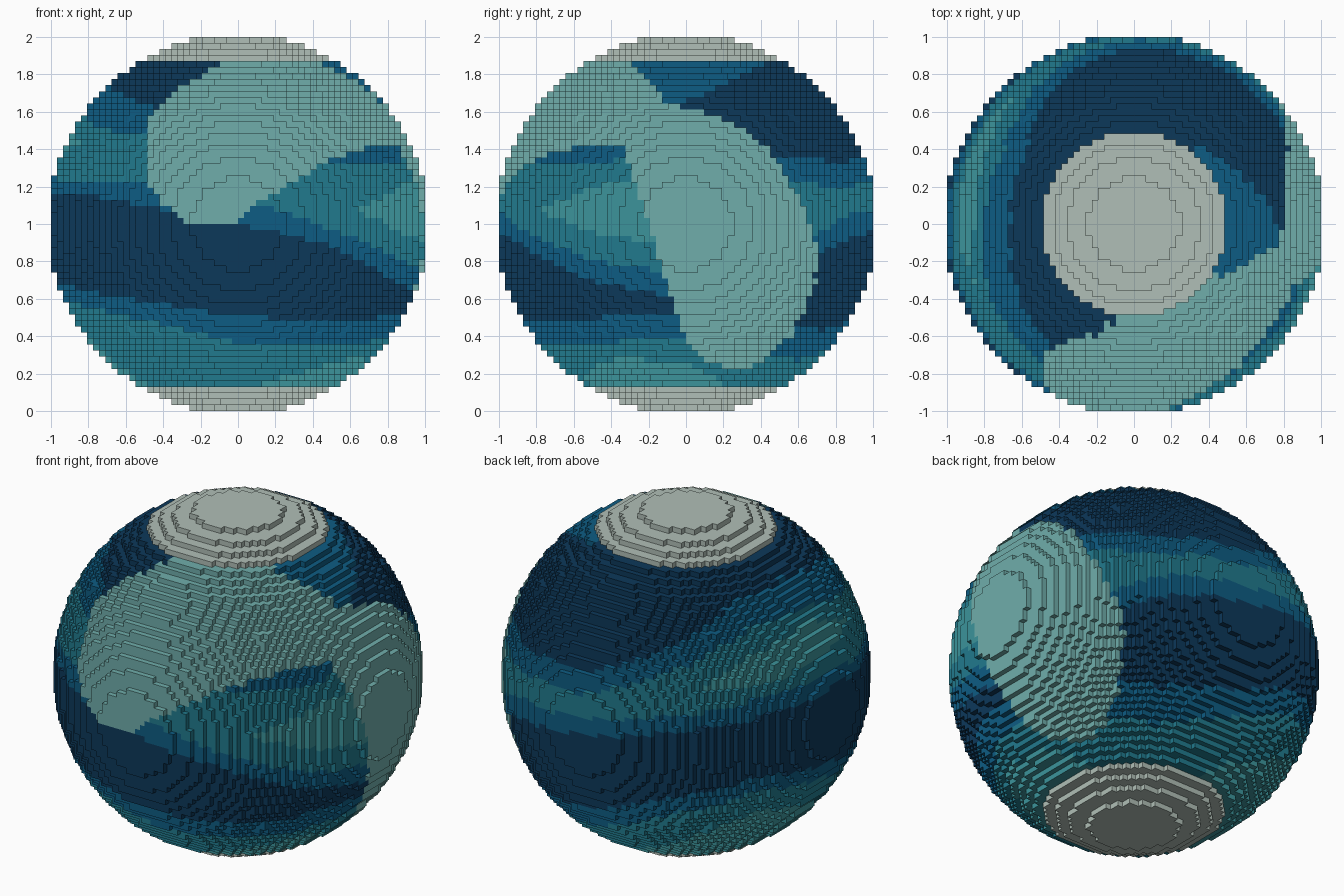
import bpy, bmesh, math
from mathutils import Vector

if "Cube" in bpy.data.objects:
    bpy.data.objects.remove(bpy.data.objects["Cube"], do_unlink=True)

N = 62                # voxels across the ball
SIZE = 2.0 / N
RADIUS = 31.5         # ball radius in voxels
CAP = 4               # cap thickness in layers


def linear(c):
    c /= 255
    return c / 12.92 if c <= 0.04045 else ((c + 0.055) / 1.055) ** 2.4


def make_material(name, rgb):
    m = bpy.data.materials.new(name)
    col = [linear(c) for c in rgb] + [1.0]
    m.diffuse_color = col
    m.use_nodes = True
    bsdf = next(n for n in m.node_tree.nodes if n.type == 'BSDF_PRINCIPLED')
    bsdf.inputs["Base Color"].default_value = col
    bsdf.inputs["Roughness"].default_value = 0.9
    return m


ICE = make_material("ice_grey", (176, 191, 183))
LAND = make_material("pale_aqua", (112, 174, 171))
SHALLOW = make_material("light_teal", (60, 148, 155))
TEAL = make_material("teal", (33, 122, 141))
BLUE = make_material("ocean_blue", (13, 92, 131))
NAVY = make_material("deep_navy", (12, 56, 90))
WATER = [NAVY, BLUE, TEAL, SHALLOW]

# Height of each current boundary every 30 degrees, starting at the front, towards +x
S_LIGHT = [.10, .20, .29, .25, .10, .10, .10, .30, .52, .45, .10, .10]
S_TEAL = [.36, .35, .37, .38, .30, .27, .35, .55, .68, .60, .55, .47]
S_BLUE = [.51, .48, .50, .52, .48, .43, .50, .67, .78, .70, .65, .58]
N_NAVY = [1.00, .88, .69, .60, .75, .92, 1.00, 1.10, 1.15, 1.18, 1.17, 1.10]
N_BLUE = [1.15, .97, .80, .73, .85, 1.05, 1.10, 1.19, 1.25, 1.25, 1.23, 1.22]
LIGHT_LO = [1.30, 1.13, .95, .88, 1.00, 1.20, 1.25, 1.35, 1.32, 1.36, 1.45, 1.45]
LIGHT_HI = [1.00, 1.02, 1.20, 1.28, 1.10, 1.00, 1.00, 1.28, 1.48, 1.55, 1.38, 1.30]
T_TEAL = [1.30, 1.31, 1.33, 1.38, 1.22, 1.20, 1.24, 1.43, 1.60, 1.62, 1.52, 1.46]
T_BLUE = [1.60, 1.58, 1.60, 1.45, 1.36, 1.33, 1.36, 1.55, 1.75, 1.76, 1.70, 1.62]
T_NAVY = [2.10, 1.30, 1.40, 1.66, 1.80, 1.88, 2.10, 2.10, 2.10, 2.10, 2.10, 2.10]

# Coastline of the land as (longitude in degrees, height)
COAST = [(-10, 1.9), (-10, 1.87), (-27, 1.72), (-35, 1.58), (-32, 1.4), (-29, 1.21),
         (-23, 1.1), (-16, 1.01), (0, 1.01), (2, 1.07), (20, 1.25), (31, 1.34),
         (54, 1.43), (68, 1.42), (74, 1.21), (79, .97), (84, .65), (90, .38),
         (99, .26), (115, .22), (127, .26), (134, .41), (137, .65), (135, .86),
         (127, 1.155), (119, 1.4), (108, 1.53), (95, 1.61), (82, 1.65), (73, 1.77),
         (56, 1.87), (56, 1.9)]


def at(curve, lon):
    t = (lon % 360) / 30
    i = int(t)
    return curve[i % 12] + (curve[(i + 1) % 12] - curve[i % 12]) * (t - i)


def on_land(lon, z):
    inside = False
    for (ax, az), (bx, bz) in zip(COAST, COAST[1:] + COAST[:1]):
        if (az > z) != (bz > z) and lon < ax + (z - az) * (bx - ax) / (bz - az):
            inside = not inside
    return inside


def water_colour(lon, z):
    def between(lo, hi):
        return at(lo, lon) < z < at(hi, lon)
    if z < at(S_LIGHT, lon) or between(LIGHT_LO, LIGHT_HI):
        return SHALLOW
    if z < at(S_TEAL, lon) or between(N_BLUE, T_TEAL):
        return TEAL
    if between(S_BLUE, N_NAVY) or between(T_BLUE, T_NAVY):
        return NAVY
    return BLUE


def solid(i, j, k):
    h = (N - 1) / 2
    return (i - h) ** 2 + (j - h) ** 2 + (k - h) ** 2 <= RADIUS ** 2 \
        and min(i, j, k) >= 0 and max(i, j, k) < N


# Corner offsets for the six sides of a voxel, wound outwards
SIDES = []
for axis in range(3):
    u, v = (axis + 1) % 3, (axis + 2) % 3
    for s in (0, 1):
        ring = [(0, 0), (1, 0), (1, 1), (0, 1)]
        corners = []
        for a, b in (ring if s else ring[::-1]):
            c = [0, 0, 0]
            c[axis], c[u], c[v] = s, a, b
            corners.append(tuple(c))
        step = [0, 0, 0]
        step[axis] = 1 if s else -1
        SIDES.append((tuple(step), corners))

# Sort every exposed voxel side into its part
parts = {"top_cap": [], "bottom_cap": [], "land": [], "ocean": []}
for i in range(N):
    for j in range(N):
        for k in range(N):
            if not solid(i, j, k):
                continue
            open_sides = [c for d, c in SIDES if not solid(i + d[0], j + d[1], k + d[2])]
            if not open_sides:
                continue
            x, y, z = (i + .5) * SIZE - 1, (j + .5) * SIZE - 1, (k + .5) * SIZE
            lon = math.degrees(math.atan2(x, -y))
            if k < CAP:
                part, mat = "bottom_cap", ICE
            elif k >= N - CAP:
                part, mat = "top_cap", ICE
            elif on_land(lon, z):
                part, mat = "land", LAND
            else:
                part, mat = "ocean", water_colour(lon, z)
            for c in open_sides:
                parts[part].append(([(i + p, j + q, k + r) for p, q, r in c], mat))


def build(name, quads, mats):
    bm = bmesh.new()
    verts = {}
    for corners, mat in quads:
        for c in corners:
            if c not in verts:
                verts[c] = bm.verts.new(Vector(c) * SIZE - Vector((1, 1, 0)))
        face = bm.faces.new([verts[c] for c in corners])
        face.material_index = mats.index(mat)
    mesh = bpy.data.meshes.new(name)
    bm.to_mesh(mesh)
    bm.free()
    for m in mats:
        mesh.materials.append(m)
    bpy.context.scene.collection.objects.link(bpy.data.objects.new(name, mesh))


build("top_cap", parts["top_cap"], [ICE])
build("bottom_cap", parts["bottom_cap"], [ICE])
build("land", parts["land"], [LAND])
build("ocean", parts["ocean"], WATER)
